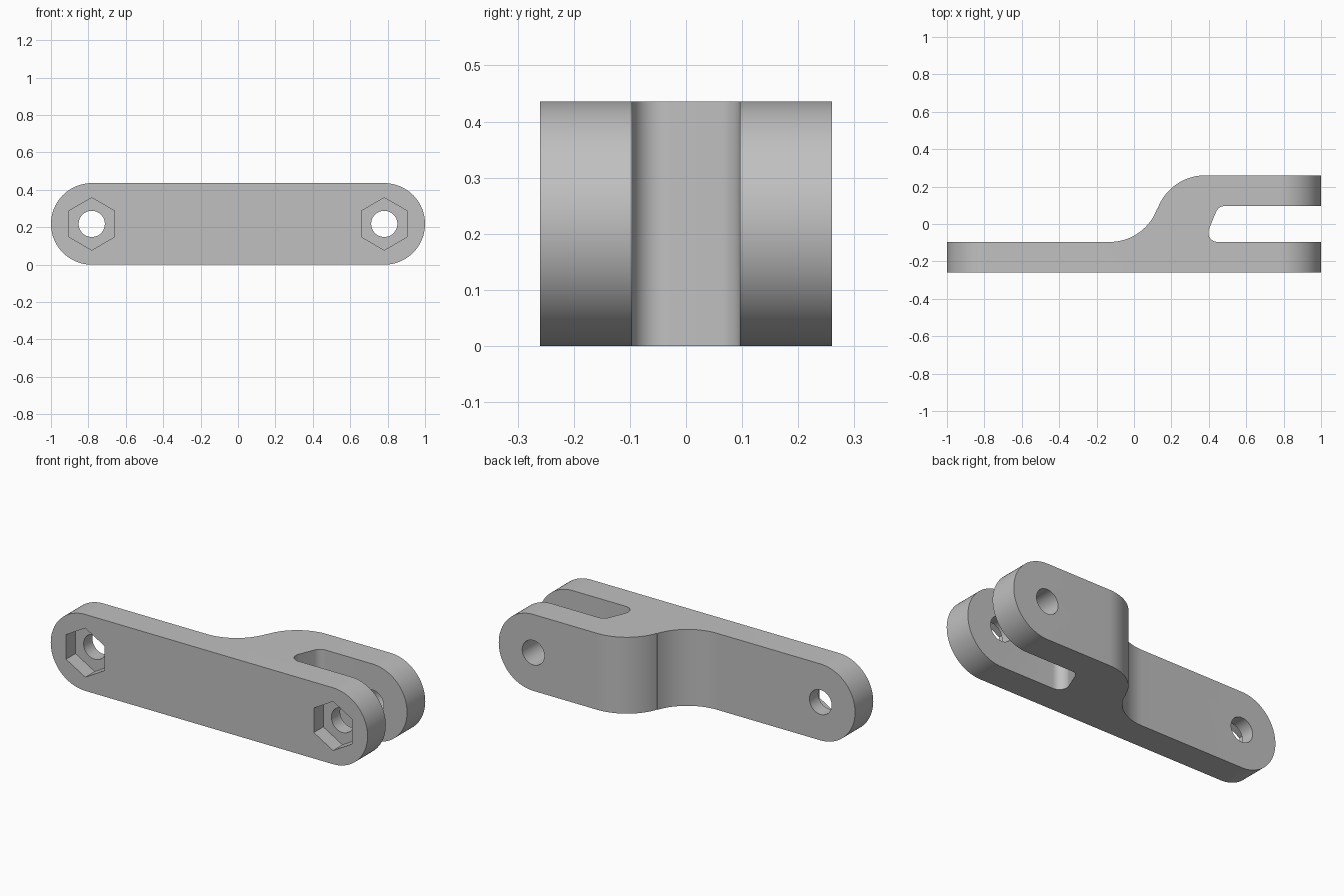
import bpy
import bmesh
from math import cos, sin, radians

cube = bpy.data.objects.get("Cube")
if cube:
    bpy.data.objects.remove(cube, do_unlink=True)

grey = bpy.data.materials.new("plain grey")
grey.use_nodes = True
grey.diffuse_color = (0.53, 0.53, 0.53, 1)
grey.node_tree.nodes["Principled BSDF"].inputs["Base Color"].default_value = grey.diffuse_color

R = 0.218        # end radius, half the height
PIN = 1 - R      # distance of the pin holes from the middle
HALF = 0.26      # half the depth
GAP = 0.096      # half the fork slot


def arc(cx, cy, r, start, end, steps):
    angles = [radians(start + (end - start) * i / steps) for i in range(steps + 1)]
    return [(cx + r * cos(a), cy + r * sin(a)) for a in angles]


def prism(name, outline, low, high, along_y=True):
    """Extrude a closed outline along y (or along z)."""
    bm = bmesh.new()
    verts = [bm.verts.new((u, low, v) if along_y else (u, v, low)) for u, v in outline]
    face = bm.faces.new(verts)
    new = bmesh.ops.extrude_face_region(bm, geom=[face])["geom"]
    shift = (0, high - low, 0) if along_y else (0, 0, high - low)
    bmesh.ops.translate(bm, verts=[g for g in new if isinstance(g, bmesh.types.BMVert)], vec=shift)
    bmesh.ops.recalc_face_normals(bm, faces=bm.faces)
    mesh = bpy.data.meshes.new(name)
    bm.to_mesh(mesh)
    bm.free()
    mesh.materials.append(grey)
    obj = bpy.data.objects.new(name, mesh)
    bpy.context.collection.objects.link(obj)
    return obj


def combine(body, cutter, operation):
    mod = body.modifiers.new(cutter.name, "BOOLEAN")
    mod.operation = operation
    mod.solver = "EXACT"
    mod.object = cutter
    bpy.context.view_layer.objects.active = body
    bpy.ops.object.modifier_apply(modifier=mod.name)
    bpy.data.objects.remove(cutter, do_unlink=True)


# Plan outline: flat arm, S-shaped step, and fork with a rounded slot
outline = [(-1.1, -HALF), (1.1, -HALF), (1.1, -GAP)]
outline += arc(0.447, -GAP + 0.05, 0.05, 270, 158, 12)
outline += arc(0.485, GAP - 0.05, 0.05, 158, 90, 8)
outline += [(1.1, GAP), (1.1, HALF)]
outline += arc(0.38, HALF - 0.27, 0.27, 90, 160, 20)
outline += arc(-0.13, -GAP + 0.27, 0.27, -20, -90, 20)
outline += [(-1.1, -GAP)]
link = prism("fork_link", outline, -0.1, 0.6, along_y=False)

# Round both ends
stadium = arc(PIN, R, R, -90, 90, 40) + arc(-PIN, R, R, 90, 270, 40)
combine(link, prism("rounded_ends", stadium, -0.5, 0.5), "INTERSECT")

# Pin holes right through, hexagonal nut pockets in the front
for side in (-1, 1):
    hole = arc(side * PIN, R, 0.07, 0, 360, 48)[:-1]
    combine(link, prism("pin_hole", hole, -0.5, 0.5), "DIFFERENCE")
    pocket = arc(side * PIN, R, 0.14, 90, 450, 6)[:-1]
    combine(link, prism("nut_pocket", pocket, -0.5, -HALF + 0.085), "DIFFERENCE")

# Smooth the curves, keep the edges crisp
bpy.ops.object.select_all(action="DESELECT")
link.select_set(True)
bpy.context.view_layer.objects.active = link
bpy.ops.object.shade_smooth_by_angle(angle=radians(30))
